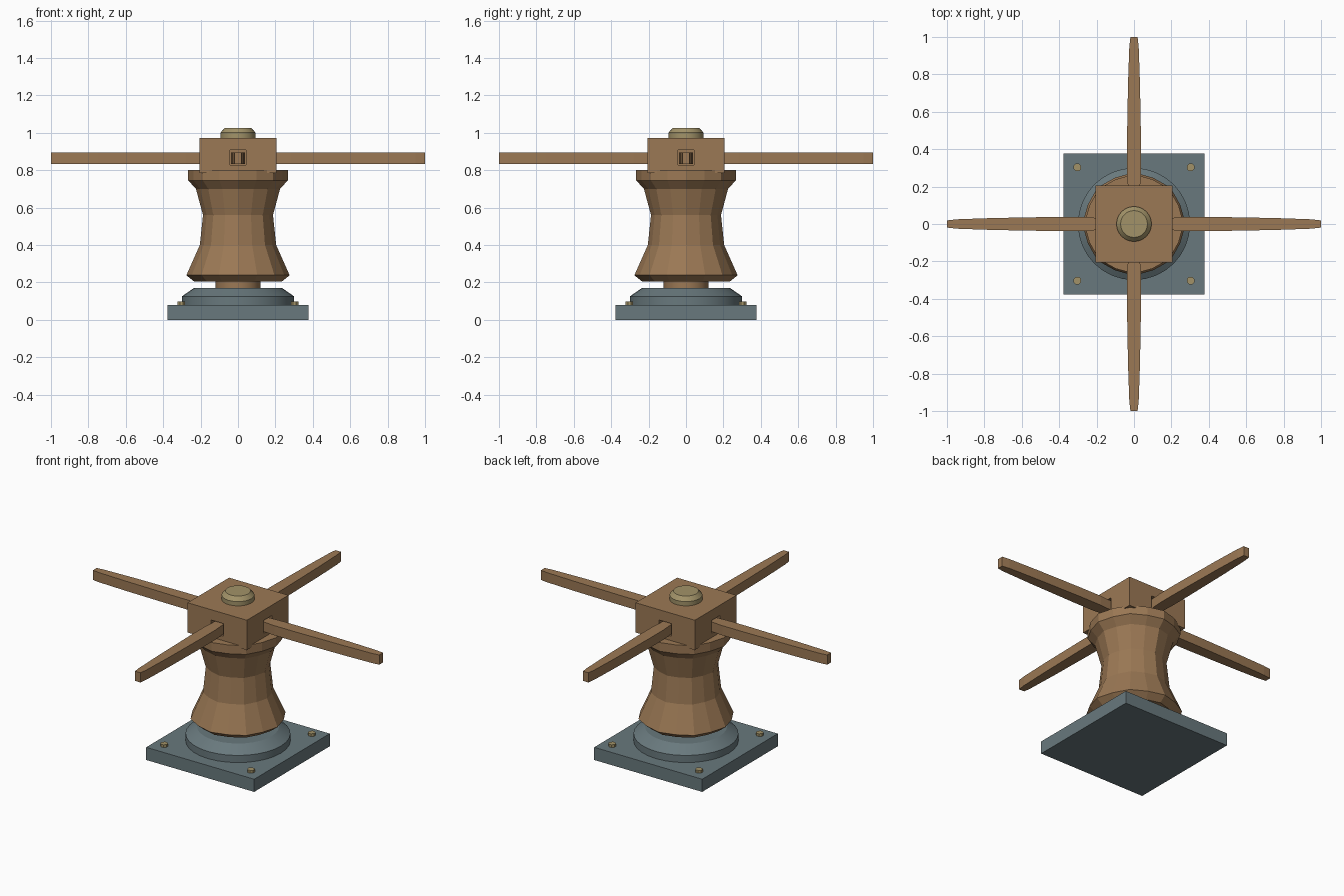
import bpy, bmesh, math

if "Cube" in bpy.data.objects:
    bpy.data.objects.remove(bpy.data.objects["Cube"])


def material(name, rgb):
    m = bpy.data.materials.new(name)
    m.diffuse_color = (*rgb, 1)
    m.use_nodes = True
    m.node_tree.nodes["Principled BSDF"].inputs["Base Color"].default_value = m.diffuse_color
    return m


wood = material("oak wood", (0.33, 0.19, 0.09))
iron = material("blue grey iron", (0.14, 0.19, 0.205))
brass = material("dull brass", (0.36, 0.29, 0.14))


def finish(name, bm, mat, smooth=False):
    bmesh.ops.recalc_face_normals(bm, faces=bm.faces)
    me = bpy.data.meshes.new(name)
    bm.to_mesh(me)
    bm.free()
    ob = bpy.data.objects.new(name, me)
    bpy.context.collection.objects.link(ob)
    me.materials.append(mat)
    if smooth:
        bpy.ops.object.select_all(action='DESELECT')
        ob.select_set(True)
        bpy.context.view_layer.objects.active = ob
        bpy.ops.object.shade_smooth_by_angle(angle=math.radians(30))
    return ob


def box(name, lo, hi, mat):
    bm = bmesh.new()
    bmesh.ops.create_cube(bm, size=1)
    for v in bm.verts:
        v.co = [(a + b) / 2 + c * (b - a) for a, b, c in zip(lo, hi, v.co)]
    return finish(name, bm, mat)


def turned(name, profile, angles, mat, scale=None, center=(0, 0), smooth=False):
    """Stack of closed rings; profile is (radius, height), scale shapes each ring."""
    bm = bmesh.new()
    rings = []
    for r, z in profile:
        rings.append([bm.verts.new((center[0] + r * (scale[i] if scale else 1) * math.cos(a),
                                    center[1] + r * (scale[i] if scale else 1) * math.sin(a), z))
                      for i, a in enumerate(angles)])
    n = len(angles)
    for lo, hi in zip(rings, rings[1:]):
        for i in range(n):
            bm.faces.new((lo[i], lo[(i + 1) % n], hi[(i + 1) % n], hi[i]))
    bm.faces.new(rings[0][::-1])
    bm.faces.new(rings[-1])
    return finish(name, bm, mat, smooth)


def circle(n, start=0.0):
    return [start + math.tau * i / n for i in range(n)]


# Iron footing
box("base_plate", (-0.377, -0.377, 0), (0.377, 0.377, 0.08), iron)
turned("base_ring", [(0.30, 0.08), (0.30, 0.125), (0.235, 0.17)], circle(32), iron, smooth=True)
for i, (sx, sy) in enumerate([(1, 1), (-1, 1), (-1, -1), (1, -1)]):
    turned(f"bolt_{i + 1}", [(0.022, 0.078), (0.022, 0.097)], circle(8, math.pi / 8), brass,
           center=(0.303 * sx, 0.303 * sy))

# Wooden spindle and waisted drum with shallow ribs
turned("spindle", [(0.12, 0.16), (0.12, 0.22)], circle(24), wood, smooth=True)
drum = [(0.235, 0.205), (0.276, 0.238), (0.204, 0.40), (0.187, 0.56),
        (0.225, 0.70), (0.266, 0.745), (0.266, 0.80)]
turned("drum", drum, circle(16), wood, scale=[1.0, 0.97] * 8)

# Square head with a socket in each side
head = box("head", (-0.207, -0.207, 0.785), (0.207, 0.207, 0.973), wood)
for axis in range(2):
    for sign in (-1, 1):
        lo, hi = [-0.042, -0.042, 0.828], [0.042, 0.042, 0.908]
        lo[axis], hi[axis] = sorted((0.13 * sign, 0.25 * sign))
        cutter = box("socket_cutter", lo, hi, wood)
        cutter.hide_render = True
        cutter.hide_set(True)
        mod = head.modifiers.new("socket", 'BOOLEAN')
        mod.operation, mod.solver, mod.object = 'DIFFERENCE', 'EXACT', cutter

# Four tapered push bars
for k in range(4):
    a = k * math.pi / 2
    bm = bmesh.new()
    sections = []
    for d, w in [(0.11, 0.026), (0.28, 0.038), (0.42, 0.038), (0.75, 0.032), (0.95, 0.025), (1.0, 0.019)]:
        sections.append([bm.verts.new((d * math.cos(a) - s * w * math.sin(a),
                                       d * math.sin(a) + s * w * math.cos(a), z))
                         for s, z in [(-1, 0.833), (1, 0.833), (1, 0.894), (-1, 0.894)]])
    for p, q in zip(sections, sections[1:]):
        for i in range(4):
            bm.faces.new((p[i], p[(i + 1) % 4], q[(i + 1) % 4], q[i]))
    bm.faces.new(sections[0])
    bm.faces.new(sections[-1])
    finish(f"push_bar_{k + 1}", bm, wood)

# Brass cap
turned("cap", [(0.094, 0.965), (0.094, 1.0), (0.072, 1.025)], circle(24), brass, smooth=True)
